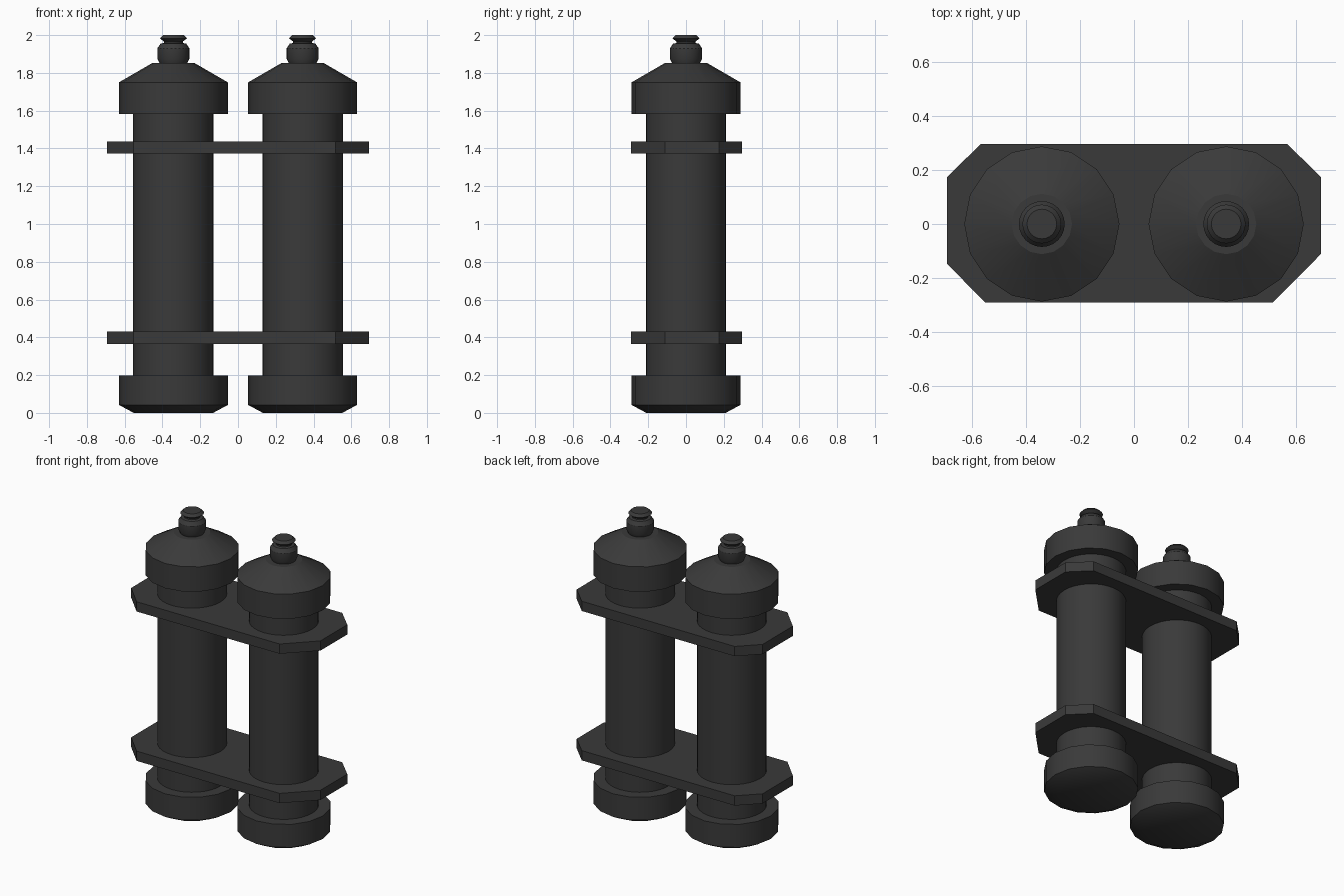
import bpy, bmesh, math

if "Cube" in bpy.data.objects:
    bpy.data.objects.remove(bpy.data.objects["Cube"])

mat = bpy.data.materials.new("dark grey")
mat.diffuse_color = (0.042, 0.042, 0.042, 1)
mat.use_nodes = True
mat.node_tree.nodes["Principled BSDF"].inputs["Base Color"].default_value = mat.diffuse_color


def finish(name, bm, smooth=True):
    bmesh.ops.recalc_face_normals(bm, faces=bm.faces[:])
    me = bpy.data.meshes.new(name)
    bm.to_mesh(me)
    bm.free()
    me.materials.append(mat)
    ob = bpy.data.objects.new(name, me)
    bpy.context.collection.objects.link(ob)
    if smooth:
        bpy.ops.object.select_all(action='DESELECT')
        ob.select_set(True)
        bpy.context.view_layer.objects.active = ob
        bpy.ops.object.shade_smooth_by_angle(angle=math.radians(30))
    return ob


def lathe(name, profile, n, cx):
    """Closed turned part from (radius, height) rings."""
    bm = bmesh.new()
    rings = [[bm.verts.new((cx + r * math.cos(2 * math.pi * i / n),
                            r * math.sin(2 * math.pi * i / n), z))
              for i in range(n)] for r, z in profile]
    for a, b in zip(rings, rings[1:]):
        for i in range(n):
            j = (i + 1) % n
            bm.faces.new((a[i], a[j], b[j], b[i]))
    bm.faces.new(rings[0][::-1])
    bm.faces.new(rings[-1])
    return finish(name, bm)


# Two canisters: tube, bottom cap, conical top cap, stepped nozzle
for side, cx in (("left", -0.342), ("right", 0.342)):
    lathe(side + "_tube", [(0.213, 0.15), (0.213, 1.62)], 32, cx)
    lathe(side + "_bottom_cap",
          [(0.21, 0.0), (0.288, 0.042), (0.288, 0.197)], 16, cx)
    lathe(side + "_top_cap",
          [(0.288, 1.583), (0.288, 1.75), (0.112, 1.852)], 16, cx)
    lathe(side + "_nozzle",
          [(0.07, 1.845), (0.085, 1.875), (0.085, 1.93), (0.068, 1.955),
           (0.05, 1.958), (0.05, 1.966), (0.072, 1.983), (0.055, 2.0)], 24, cx)

# Two connecting plates with cut corners
outline = [(-0.693, 0.174), (-0.693, -0.148), (-0.552, -0.292), (0.515, -0.292),
           (0.693, -0.112), (0.693, 0.174), (0.57, 0.296), (-0.57, 0.296)]
for name, z in (("lower_plate", 0.365), ("upper_plate", 1.372)):
    bm = bmesh.new()
    face = bm.faces.new([bm.verts.new((x, y, z)) for x, y in outline])
    ext = bmesh.ops.extrude_face_region(bm, geom=[face], use_keep_orig=True)
    top = [v for v in ext["geom"] if isinstance(v, bmesh.types.BMVert)]
    bmesh.ops.translate(bm, verts=top, vec=(0, 0, 0.066))
    finish(name, bm, smooth=False)
